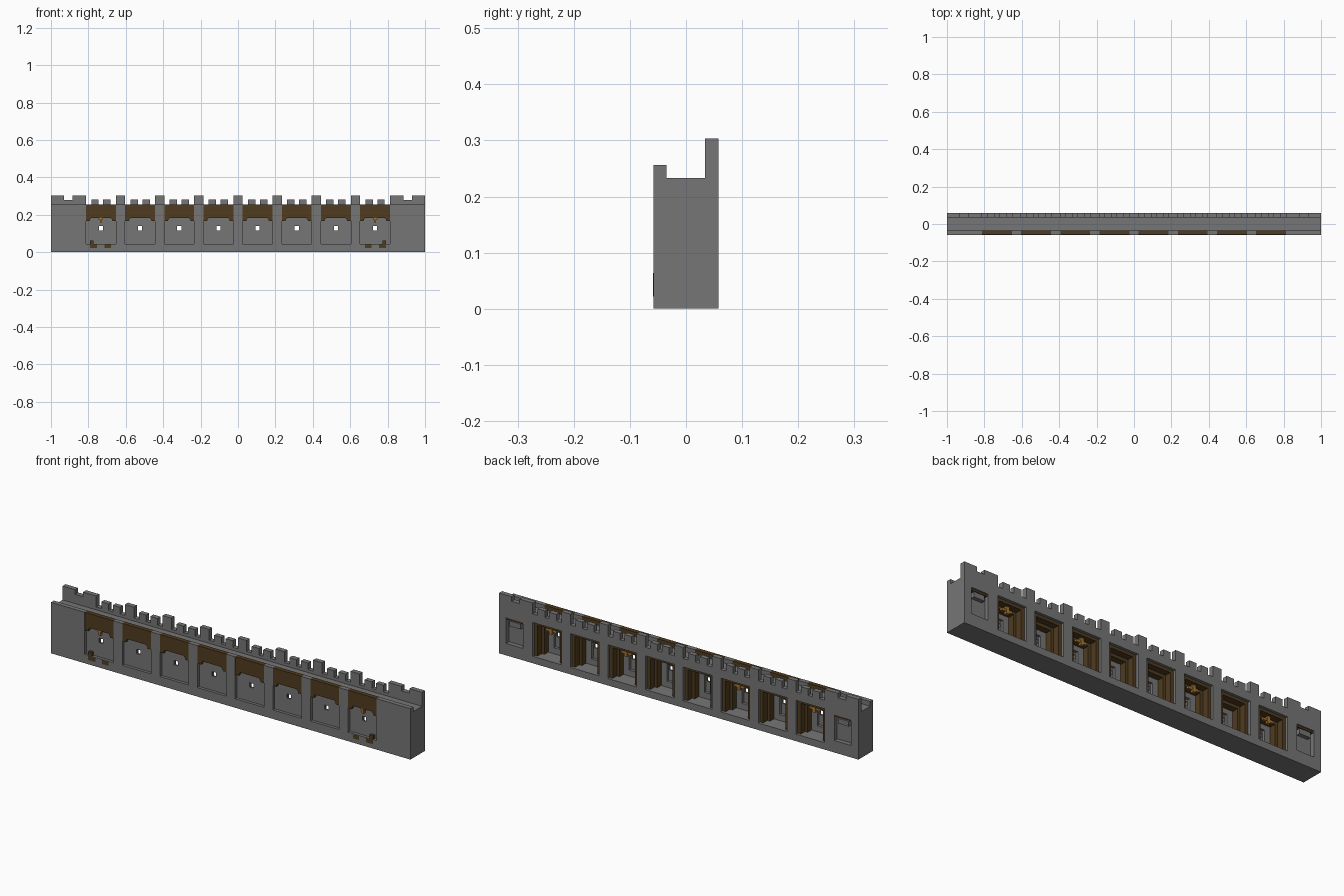
import bpy, bmesh

if "Cube" in bpy.data.objects:
    bpy.data.objects.remove(bpy.data.objects["Cube"], do_unlink=True)


def material(name, rgb):
    m = bpy.data.materials.new(name)
    m.use_nodes = True
    m.diffuse_color = (*rgb, 1)
    bsdf = next(n for n in m.node_tree.nodes if n.type == 'BSDF_PRINCIPLED')
    bsdf.inputs["Base Color"].default_value = (*rgb, 1)
    bsdf.inputs["Roughness"].default_value = 0.8
    return m


STONE = material("grey stone", (0.18, 0.18, 0.18))
WOOD = material("dark brown", (0.08, 0.045, 0.014))
GOLD = material("gold", (0.38, 0.18, 0.03))


def prism(bm, pts, axis, lo, hi):
    """Extrude a profile (xz along y, or yz along x) between lo and hi."""
    def at(p, t):
        return (p[0], t, p[1]) if axis == 'y' else (t, p[0], p[1])
    face = bm.faces.new([bm.verts.new(at(p, lo)) for p in pts])
    new = bmesh.ops.extrude_face_region(bm, geom=[face])["geom"]
    shift = (0, hi - lo, 0) if axis == 'y' else (hi - lo, 0, 0)
    bmesh.ops.translate(bm, vec=shift, verts=[v for v in new if isinstance(v, bmesh.types.BMVert)])


def box(bm, x0, x1, y0, y1, z0, z1):
    prism(bm, [(x0, z0), (x1, z0), (x1, z1), (x0, z1)], 'y', y0, y1)


def finish(bm, name, mat):
    bmesh.ops.recalc_face_normals(bm, faces=bm.faces)
    mesh = bpy.data.meshes.new(name)
    bm.to_mesh(mesh)
    bm.free()
    mesh.materials.append(mat)
    ob = bpy.data.objects.new(name, mesh)
    bpy.context.collection.objects.link(ob)
    return ob


# Shared dimensions
FRONT, BACK = -0.058, 0.058
PANEL = -0.043
INNER = -0.02
HALF = 0.08
bays = [0.2093 * (i - 3.5) for i in range(8)]
ends = [(bays[0], -1), (bays[-1], 1)]

# Wall body: stepped section with a walkway between two parapets
bm = bmesh.new()
prism(bm, [(FRONT, 0), (BACK, 0), (BACK, 0.303), (0.034, 0.303), (0.034, 0.233),
           (-0.035, 0.233), (-0.035, 0.256), (FRONT, 0.256)], 'x', -1, 1)
wall = finish(bm, "wall", STONE)

# Recesses, end niches and crenels
recess = bmesh.new()
for c in bays:
    box(recess, c - HALF, c + HALF, -0.1, PANEL, 0.045, 0.3)
    box(recess, c - HALF, c + HALF, INNER, 0.1, 0.035, 0.205)
    for x0, x1 in ((-HALF, -0.052), (-0.012, 0.012), (0.052, HALF)):
        box(recess, c + x0, c + x1, 0.02, 0.1, 0.248, 0.281)
    box(recess, c - HALF, c + HALF, 0.015, 0.11, 0.281, 0.35)
for s in (-1, 1):
    box(recess, s * 0.913 - 0.047, s * 0.913 + 0.047, 0.035, 0.1, 0.06, 0.19)
    box(recess, s * 0.908 - 0.022, s * 0.908 + 0.022, 0.02, 0.1, 0.28, 0.35)

# Slots, parapet seats and corner pockets
slot = bmesh.new()
for c in bays:
    box(slot, c - 0.016, c + 0.016, -0.034, 0, 0.065, 0.15)
    box(slot, c - HALF, c + HALF, -0.1, -0.03, 0.236, 0.32)

# Loopholes right through the wall
hole = bmesh.new()
for c in bays:
    box(hole, c - 0.011, c + 0.011, -0.12, 0.12, 0.117, 0.139)

for name, cutter_mesh in (("recess_cutter", recess), ("slot_cutter", slot), ("hole_cutter", hole)):
    cutter = finish(cutter_mesh, name, STONE)
    cutter.hide_render = True
    mod = wall.modifiers.new(name, 'BOOLEAN')
    mod.operation, mod.solver, mod.object = 'DIFFERENCE', 'EXACT', cutter
    mod.use_self = True
    bpy.context.view_layer.objects.active = wall
    bpy.ops.object.modifier_apply(modifier=mod.name)
    bpy.data.objects.remove(cutter, do_unlink=True)

# Brown hoods over the front panels, with a shallow arched lower edge
bm = bmesh.new()
for c in bays:
    half = [(HALF, 0.256), (HALF, 0.166), (0.061, 0.166), (0.058, 0.177), (0.05, 0.184)]
    pts = [(c + x, z) for x, z in half] + [(c - x, z) for x, z in reversed(half)]
    prism(bm, pts, 'y', -0.057, PANEL)
    box(bm, c - HALF, c + HALF, PANEL, -0.035, 0.236, 0.256)
finish(bm, "front_hoods", WOOD)

# Stepped brown arches lining the rear chambers
bm = bmesh.new()
for c in bays:
    for w, top, y0, y1 in ((0.062, 0.19, 0.012, 0.045), (0.047, 0.175, INNER, 0.012)):
        outer, z0, z1 = HALF - 0.0005, 0.0355, 0.2045
        pts = [(-outer, z0), (-w, z0), (-w, top), (w, top), (w, z0), (outer, z0), (outer, z1), (-outer, z1)]
        prism(bm, [(c + x, z) for x, z in pts], 'y', y0, y1)
finish(bm, "rear_arches", WOOD)

# Gold fittings under the arches and on the outer front panels
bm = bmesh.new()
for i in (0, 2, 5, 7):
    box(bm, bays[i] - 0.03, bays[i] + 0.03, 0.014, 0.026, 0.166, 0.178)
    box(bm, bays[i] - 0.008, bays[i] + 0.008, 0.014, 0.03, 0.155, 0.19)
for c, s in ends:
    box(bm, c - 0.006, c + 0.006, -0.056, PANEL, 0.16, 0.19)
    box(bm, c - 0.012, c + 0.012, -0.054, PANEL, 0.175, 0.183)
finish(bm, "gold_fittings", GOLD)

# Brown corner brackets below the outer front panels
bm = bmesh.new()
for c, s in ends:
    for x0, x1, z1 in ((0.04, 0.06, 0.064), (0.02, 0.04, 0.042), (-0.053, -0.018, 0.042)):
        a, b = sorted((c + s * x0, c + s * x1))
        box(bm, a, b, -0.0585, PANEL, 0.022, z1)
finish(bm, "corner_brackets", WOOD)

# Blocks and brown caps in the end niches
blocks, caps = bmesh.new(), bmesh.new()
for s in (-1, 1):
    x = s * 0.913
    box(blocks, x - 0.03, x + 0.03, 0.034, 0.055, 0.15, 0.176)
    box(caps, x - 0.046, x + 0.046, 0.034, 0.053, 0.18, 0.1895)
finish(blocks, "niche_blocks", STONE)
finish(caps, "niche_caps", WOOD)
